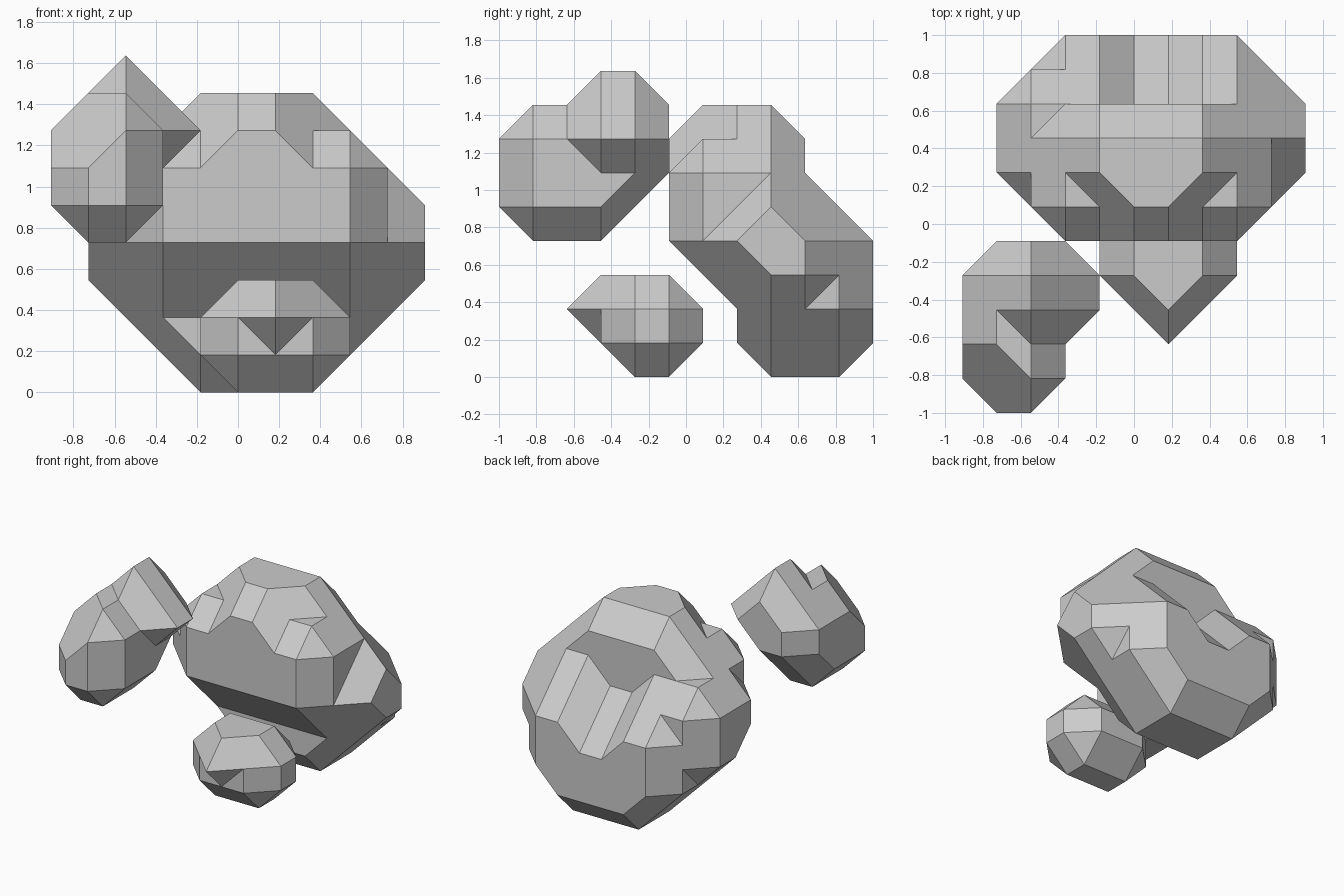
import bpy, bmesh
from itertools import product
from mathutils import Vector

old = bpy.data.objects.get("Cube")
if old:
    bpy.data.objects.remove(old, do_unlink=True)

UNIT = 2 / 11                                  # lattice spacing
CENTRE = Vector((5, 5.5, 0))

stone = bpy.data.materials.new("stone grey")
stone.use_nodes = True
GREY = (0.6, 0.6, 0.6, 1)
stone.diffuse_color = GREY
stone.node_tree.nodes["Principled BSDF"].inputs["Base Color"].default_value = GREY


def fill(layers):
    """Lattice points of a rock; each layer is a list of (x0, x1, y0, y1) blocks."""
    return {(x, y, z) for z, blocks in layers.items() for x0, x1, y0, y1 in blocks
            for x in range(x0, x1 + 1) for y in range(y0, y1 + 1)}


def touching(p, corners):
    return {q for q in corners if sum(abs(a - b) for a, b in zip(p, q)) == 1}


def clusters(solid, corners):
    """Edge-connected groups of solid corners within one cell."""
    left = set(solid)
    while left:
        group, front = set(), {left.pop()}
        while front:
            p = front.pop()
            group.add(p)
            near = touching(p, corners) & left
            left -= near
            front |= near
        yield group


def hull_faces(points):
    bm = bmesh.new()
    for p in sorted(points):
        bm.verts.new(p)
    bmesh.ops.convex_hull(bm, input=bm.verts[:])
    bmesh.ops.dissolve_limit(bm, angle_limit=0.02, verts=bm.verts[:], edges=bm.edges[:])
    bmesh.ops.recalc_face_normals(bm, faces=bm.faces[:])
    faces = [[tuple(round(c) for c in v.co) for v in f.verts] for f in bm.faces]
    bm.free()
    return faces


def skin(points):
    """Facets of a chamfered skin one lattice step outside the points."""
    facets = {}
    cells = {tuple(c - d for c, d in zip(p, step))
             for p in points for step in product((0, 1), repeat=3)}
    for cell in sorted(cells):
        corners = {tuple(c + d for c, d in zip(cell, step))
                   for step in product((0, 1), repeat=3)}
        for group in clusters(corners & points, corners):
            region = set(group)
            for p in group:
                region |= touching(p, corners)
            for face in hull_faces(region):
                outer = [p for p in face if p not in points]
                if len(outer) < 3:
                    continue
                key = frozenset(outer)
                if key in facets:              # two skins back to back cancel
                    del facets[key]
                else:
                    facets[key] = outer
    return facets.values()


def build_rock(name, layers):
    bm = bmesh.new()
    verts = {}
    for facet in skin(fill(layers)):
        for p in facet:
            if p not in verts:
                verts[p] = bm.verts.new((Vector(p) - CENTRE) * UNIT)
        bm.faces.new([verts[p] for p in facet])
    bmesh.ops.dissolve_limit(bm, angle_limit=0.02, verts=bm.verts[:], edges=bm.edges[:])
    mesh = bpy.data.meshes.new(name)
    bm.to_mesh(mesh)
    bm.free()
    mesh.materials.append(stone)
    bpy.context.collection.objects.link(bpy.data.objects.new(name, mesh))


# Large rock: overhanging front, grooved back, stepped crown
build_rock("large_rock", {
    1: [(4, 7, 8, 10)],
    2: [(3, 8, 8, 10)],
    3: [(3, 8, 7, 10), (2, 9, 8, 9)],
    4: [(3, 8, 6, 9), (2, 9, 7, 9), (3, 4, 10, 10), (7, 8, 10, 10)],
    5: [(3, 8, 6, 8), (2, 8, 7, 8), (9, 9, 8, 8), (2, 4, 9, 9), (7, 8, 9, 9)],
    6: [(3, 8, 6, 8)],
    7: [(4, 7, 7, 8), (5, 6, 6, 6)],
})

# Raised rock at the front corner, with a ridge on top
build_rock("raised_rock", {
    5: [(1, 2, 1, 3)],
    6: [(1, 2, 1, 4)],
    7: [(1, 2, 2, 4), (2, 2, 1, 1), (3, 3, 3, 4)],
    8: [(2, 2, 3, 4)],
})

# Small rock low at the front, with a pointed nose
build_rock("small_rock", {
    1: [(5, 7, 4, 5)],
    2: [(5, 7, 4, 5), (6, 6, 3, 3)],
})
